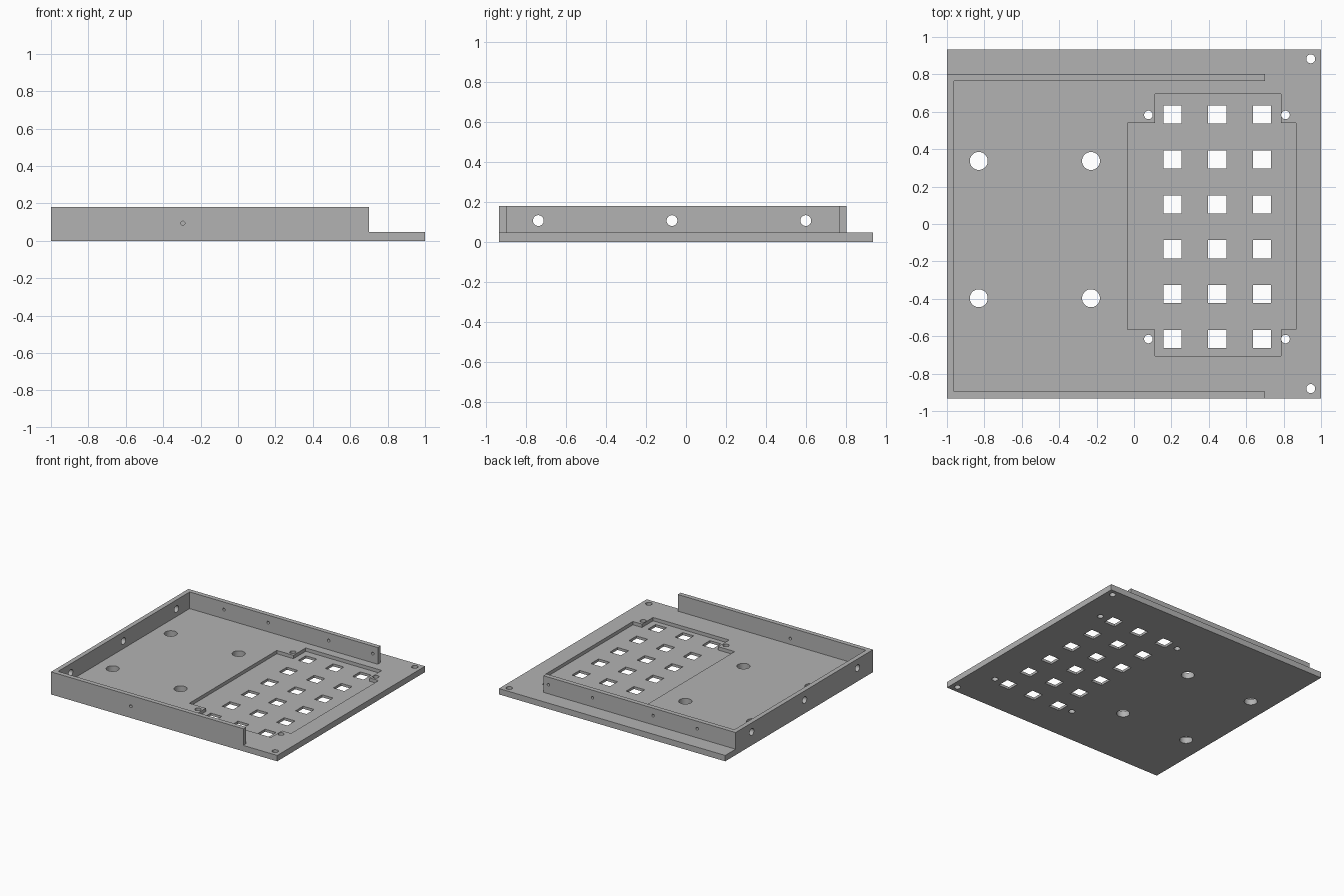
import bpy, bmesh, math
from mathutils import Matrix, Vector

cube = bpy.data.objects.get("Cube")
if cube:
    bpy.data.objects.remove(cube, do_unlink=True)

HALF_Y = 0.933       # half depth of the plate
PLATE = 0.047        # plate thickness
TOP = 0.18           # wall height
WALL = 0.037         # wall thickness
BACK = 0.802         # outer face of the back wall
END = 0.70           # open end of the side walls
FLOOR = 0.02         # floor of the keypad recess

grey = bpy.data.materials.new("plain_grey")
grey.use_nodes = True
grey.diffuse_color = (0.45, 0.45, 0.45, 1)
grey.node_tree.nodes["Principled BSDF"].inputs["Base Color"].default_value = grey.diffuse_color


def make_object(name, bm):
    bmesh.ops.recalc_face_normals(bm, faces=bm.faces)
    mesh = bpy.data.meshes.new(name)
    bm.to_mesh(mesh)
    bm.free()
    mesh.materials.append(grey)
    obj = bpy.data.objects.new(name, mesh)
    bpy.context.collection.objects.link(obj)
    return obj


def prism(name, outline, z0, z1):
    """Extrude a flat outline from z0 to z1."""
    bm = bmesh.new()
    face = bm.faces.new([bm.verts.new((x, y, z0)) for x, y in outline])
    ext = bmesh.ops.extrude_face_region(bm, geom=[face])
    verts = [g for g in ext["geom"] if isinstance(g, bmesh.types.BMVert)]
    bmesh.ops.translate(bm, verts=verts, vec=(0, 0, z1 - z0))
    return make_object(name, bm)


def add_drill(bm, centre, radius, length, axis):
    turn = Vector((0, 0, 1)).rotation_difference(Vector(axis)).to_matrix().to_4x4()
    bmesh.ops.create_cone(bm, cap_ends=True, segments=32, radius1=radius, radius2=radius,
                          depth=length, matrix=Matrix.Translation(centre) @ turn)


def combine(target, tool, operation):
    """Apply a boolean and remove the helper."""
    tool.hide_render = True
    mod = target.modifiers.new("boolean", "BOOLEAN")
    mod.operation = operation
    mod.solver = "EXACT"
    mod.object = tool
    bpy.context.view_layer.objects.active = target
    bpy.ops.object.modifier_apply(modifier=mod.name)
    bpy.data.objects.remove(tool, do_unlink=True)


# Base plate
tray = prism("keypad_tray", [(-1, -HALF_Y), (1, -HALF_Y), (1, HALF_Y), (-1, HALF_Y)], 0, PLATE)

# Three-sided wall, sunk into the plate so that the two join
wall_outline = [(-1, -HALF_Y), (END, -HALF_Y), (END, -HALF_Y + WALL), (-1 + WALL, -HALF_Y + WALL),
                (-1 + WALL, BACK - WALL), (END, BACK - WALL), (END, BACK), (-1, BACK)]
combine(tray, prism("wall", wall_outline, PLATE / 2, TOP), "UNION")

# Cross-shaped keypad recess
x0, x1, x2, x3 = -0.035, 0.112, 0.785, 0.865
y0, y1, y2, y3 = -0.705, -0.565, 0.54, 0.695
recess = [(x1, y0), (x2, y0), (x2, y1), (x3, y1), (x3, y2), (x2, y2),
          (x2, y3), (x1, y3), (x1, y2), (x0, y2), (x0, y1), (x1, y1)]
combine(tray, prism("recess_cutter", recess, FLOOR, 0.1), "DIFFERENCE")

# Grid of square key openings
bm = bmesh.new()
for col in range(3):
    for row in range(6):
        place = Matrix.Translation((0.205 + 0.24 * col, -0.615 + 0.24 * row, 0))
        bmesh.ops.create_cube(bm, size=1, matrix=place @ Matrix.Diagonal((0.097, 0.097, 0.2, 1)))
combine(tray, make_object("key_cutter", bm), "DIFFERENCE")

# Round holes through the plate: large mounts, keypad screws, corner screws
bm = bmesh.new()
for x in (-0.83, -0.23):
    for y in (-0.397, 0.337):
        add_drill(bm, (x, y, 0), 0.048, 0.2, (0, 0, 1))
for x in (0.077, 0.81):
    for y in (-0.615, 0.583):
        add_drill(bm, (x, y, 0), 0.023, 0.2, (0, 0, 1))
for y in (-0.88, 0.883):
    add_drill(bm, (0.945, y, 0), 0.024, 0.2, (0, 0, 1))

# Holes through the end wall, the back wall and the front wall
for y in (-0.737, -0.07, 0.598):
    add_drill(bm, (-1 + WALL / 2, y, 0.107), 0.027, 0.1, (1, 0, 0))
for x in (-0.66, -0.27, 0.265, 0.655):
    add_drill(bm, (x, BACK - WALL / 2, 0.12), 0.011, 0.1, (0, 1, 0))
add_drill(bm, (-0.295, -HALF_Y + WALL / 2, 0.094), 0.011, 0.1, (0, 1, 0))
combine(tray, make_object("drill_cutter", bm), "DIFFERENCE")

# Smooth the hole walls, keep the edges crisp
bpy.ops.object.select_all(action="DESELECT")
tray.select_set(True)
bpy.context.view_layer.objects.active = tray
bpy.ops.object.shade_smooth_by_angle(angle=math.radians(30))
